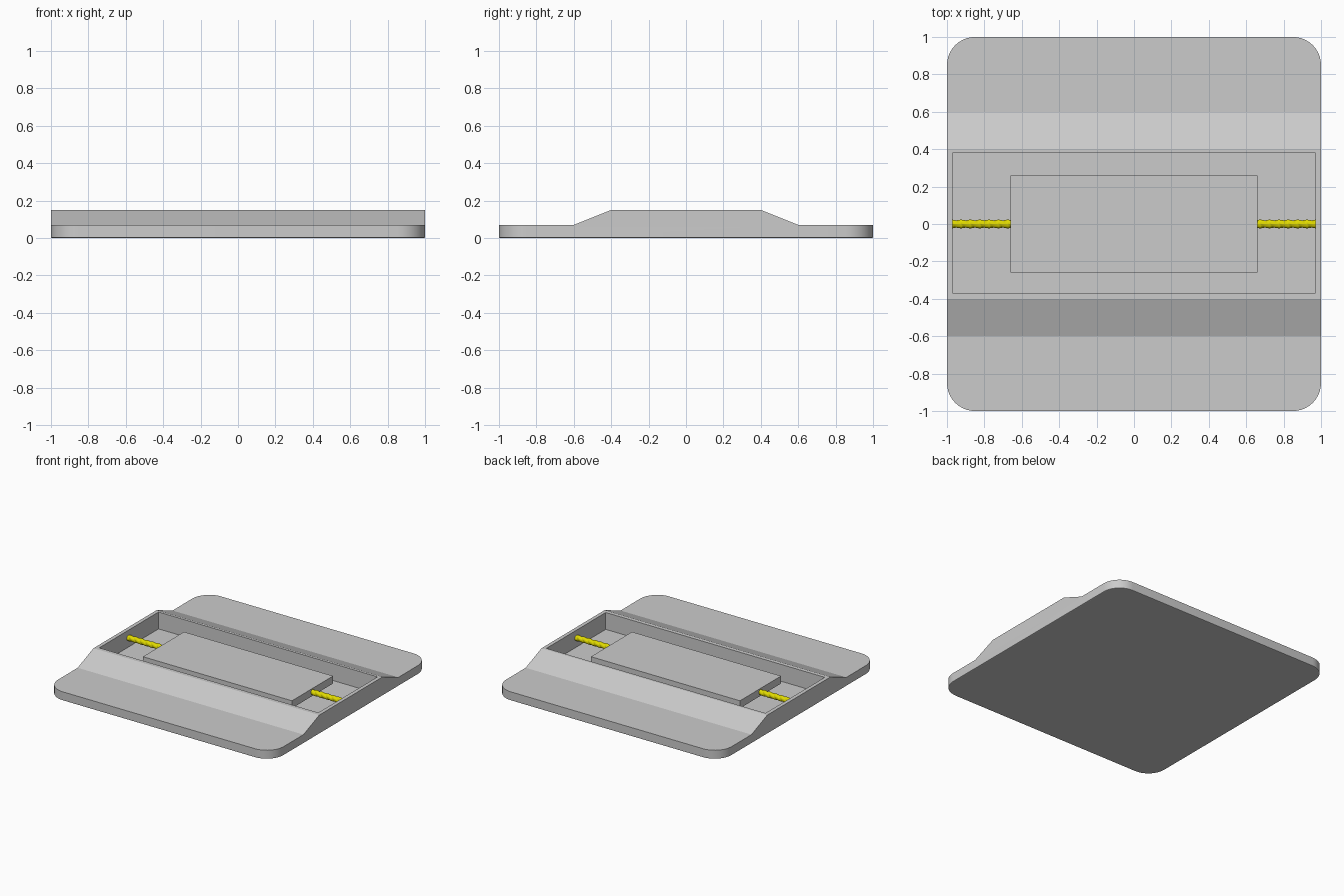
import bpy, bmesh, math

if "Cube" in bpy.data.objects:
    bpy.data.objects.remove(bpy.data.objects["Cube"])


def finish(bm, name, smooth=True):
    bmesh.ops.recalc_face_normals(bm, faces=bm.faces[:])
    me = bpy.data.meshes.new(name)
    bm.to_mesh(me)
    bm.free()
    ob = bpy.data.objects.new(name, me)
    bpy.context.collection.objects.link(ob)
    if smooth:
        bpy.ops.object.select_all(action='DESELECT')
        ob.select_set(True)
        bpy.context.view_layer.objects.active = ob
        bpy.ops.object.shade_smooth_by_angle(angle=math.radians(20))
    return ob


def extrude(points, vec):
    bm = bmesh.new()
    face = bm.faces.new([bm.verts.new(p) for p in points])
    new = bmesh.ops.extrude_face_region(bm, geom=[face])['geom']
    bmesh.ops.translate(bm, vec=vec, verts=[v for v in new if isinstance(v, bmesh.types.BMVert)])
    return bm


# Floor plate with raised hump, outer corners rounded
profile = [(-1, 0), (1, 0), (1, .07), (.6, .07), (.4, .15), (-.4, .15), (-.6, .07), (-1, .07)]
bm = extrude([(-1, y, z) for y, z in profile], (2, 0, 0))
corners = [e for e in bm.edges
           if all(abs(v.co.x) > .99 and abs(v.co.y) > .99 for v in e.verts)
           and abs(e.verts[0].co.z - e.verts[1].co.z) > .01]
bmesh.ops.bevel(bm, geom=corners, offset=.15, segments=10, profile=.5, affect='EDGES')
rim = [e for e in bm.edges if all(v.co.z < .001 for v in e.verts)]
bmesh.ops.bevel(bm, geom=rim, offset=.006, segments=2, profile=.5, affect='EDGES')
base = finish(bm, "base_plate")

# Rectangular pocket cut into the hump
cut_bm = extrude([(-.97, -.37, .015), (.97, -.37, .015), (.97, .38, .015), (-.97, .38, .015)], (0, 0, .3))
cutter = finish(cut_bm, "pocket_cutter", False)
cutter.hide_render = True
cutter.hide_set(True)
mod = base.modifiers.new("pocket", 'BOOLEAN')
mod.operation = 'DIFFERENCE'
mod.solver = 'EXACT'
mod.object = cutter

# Two sliding doors meeting along a zigzag seam
seam = [(-.06, .26), (-.06, .20), (.05, .14), (.05, .08), (-.06, 0),
        (-.06, -.07), (.06, -.14), (.06, -.20), (0, -.26)]
for side, x in (("left", -.66), ("right", .66)):
    outline = [(px, py, .06) for px, py in seam] + [(x, -.26, .06), (x, .26, .06)]
    finish(extrude(outline, (0, 0, .06)), side + "_door", False)

# Yellow twisted screw rods
yellow = bpy.data.materials.new("yellow")
yellow.diffuse_color = (.75, .7, .0, 1)
yellow.use_nodes = True
yellow.node_tree.nodes["Principled BSDF"].inputs["Base Color"].default_value = yellow.diffuse_color


def rod(name, x0, x1, rings=72, sides=16):
    bm = bmesh.new()
    loops = []
    for i in range(rings + 1):
        x = x0 + (x1 - x0) * i / rings
        loop = []
        for j in range(sides):
            a = 2 * math.pi * j / sides
            r = .018 + .005 * abs(math.sin(a - x * 2 * math.pi / .1)) ** .7
            loop.append(bm.verts.new((x, r * math.cos(a), .09 + r * math.sin(a))))
        loops.append(loop)
    for a, b in zip(loops, loops[1:]):
        for j in range(sides):
            k = (j + 1) % sides
            bm.faces.new((a[j], a[k], b[k], b[j]))
    bm.faces.new(loops[0])
    bm.faces.new(loops[-1])
    finish(bm, name).data.materials.append(yellow)


rod("left_screw_rod", -.97, -.65)
rod("right_screw_rod", .65, .97)
